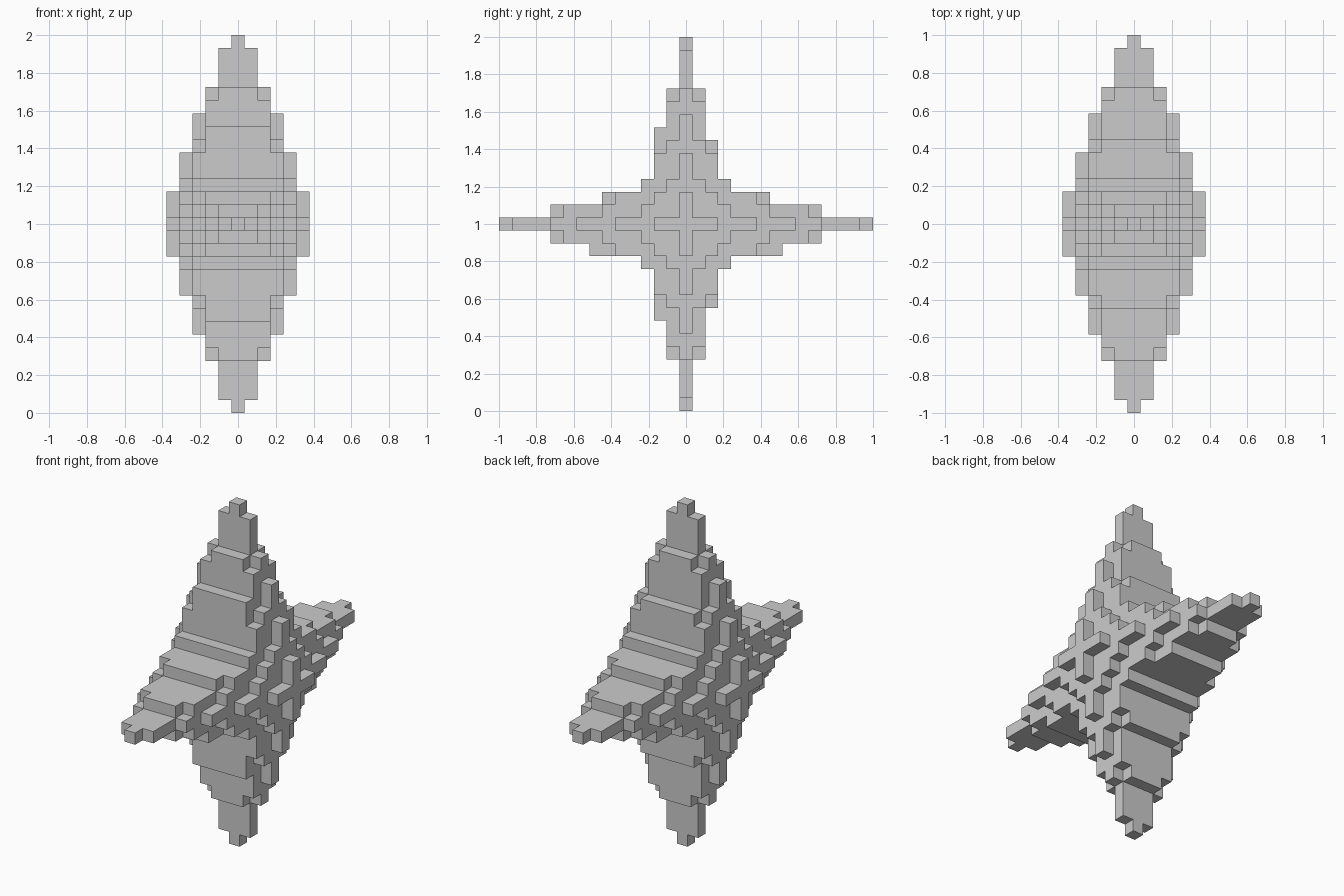
import bpy, bmesh
from mathutils import Vector

if "Cube" in bpy.data.objects:
    bpy.data.objects.remove(bpy.data.objects["Cube"])

U = 2 / 29  # edge of one cube: 29 cubes span 2 units

# Half-width in y of each row, counted from the middle row outwards,
# for each slice going out along x
CORE = [10, 6, 3, 2, 2, 2, 1, 1, 1, 1]
SLICES = [
    [14] + CORE + [0] * 4,
    [13] + CORE + [0] * 3,
    [10, 9, 6, 3, 2, 2, 2, 1, 1, 1, 0],
    [8, 6, 5, 3, 2, 2, 1, 0, 0],
    [5, 3, 2, 1, 0, 0],
    [2, 0, 0],
]

# Fill the star with cubes, mirrored in x, y and z
cells = set()
for i, rows in enumerate(SLICES):
    for k, half in enumerate(rows):
        for j in range(-half, half + 1):
            for sx in (-1, 1):
                for sz in (-1, 1):
                    cells.add((sx * i, j, sz * k))

# Small uneven steps on the three inner slices
for i in range(-2, 3):
    cells |= {(i, -2, 7), (i, -2, -7), (i, -7, -2), (i, 7, -2)}

# Keep only the outer faces of the cubes
bm = bmesh.new()
for c in cells:
    for axis in range(3):
        for s in (-1, 1):
            n = [0, 0, 0]
            n[axis] = s
            if tuple(a + b for a, b in zip(c, n)) in cells:
                continue
            u, v = Vector((0, 0, 0)), Vector((0, 0, 0))
            u[(axis + 1) % 3] = 0.5
            v[(axis + 2) % 3] = 0.5 * s
            mid = Vector(c) + Vector(n) * 0.5
            corners = (mid - u - v, mid + u - v, mid + u + v, mid - u + v)
            bm.faces.new([bm.verts.new(p * U + Vector((0, 0, 1))) for p in corners])
bmesh.ops.remove_doubles(bm, verts=bm.verts, dist=0.001)

mesh = bpy.data.meshes.new("stepped_star")
bm.to_mesh(mesh)
bm.free()
bpy.context.collection.objects.link(bpy.data.objects.new("stepped_star", mesh))
